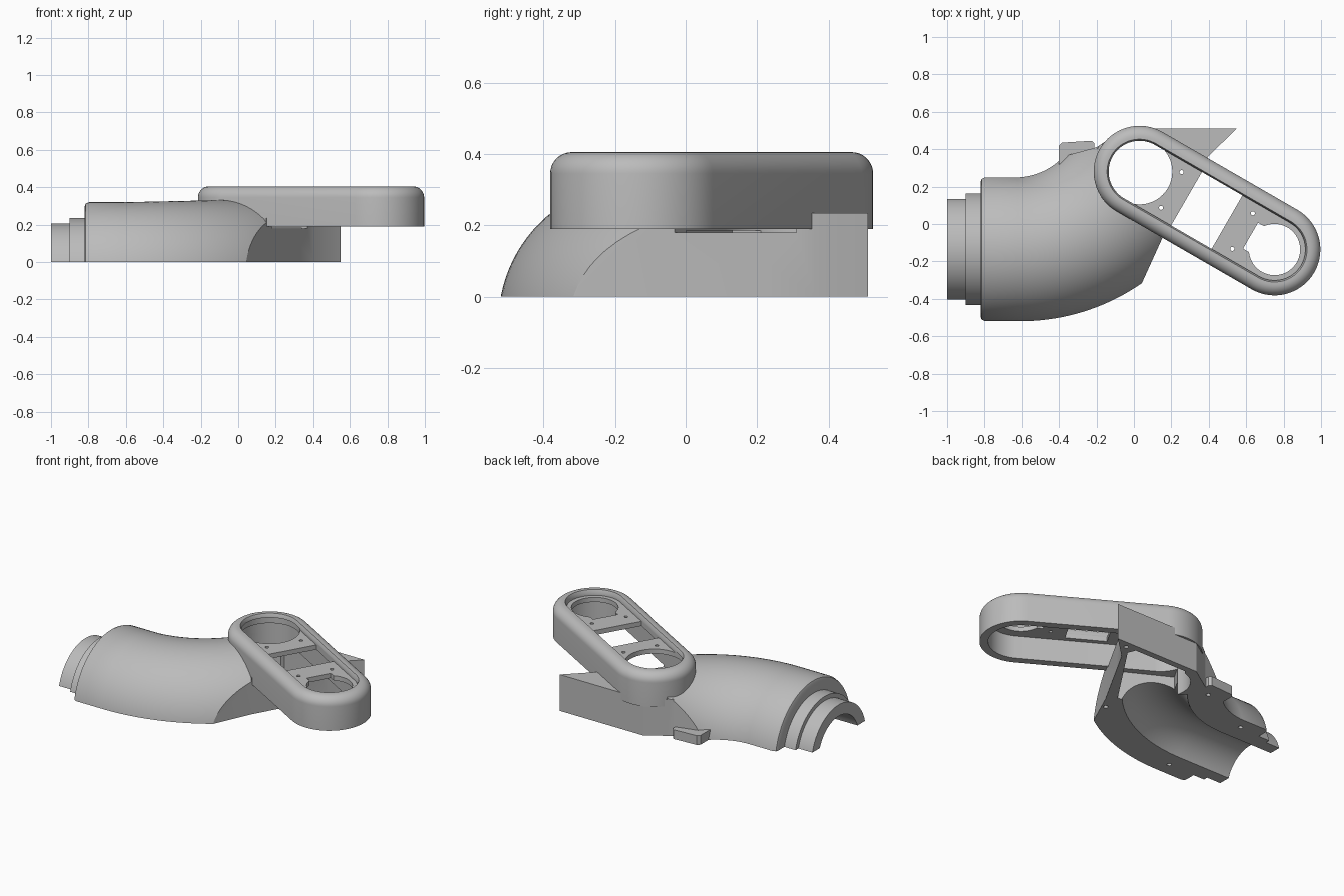
import bpy
import bmesh
from math import sin, cos, pi, radians
from mathutils import Vector, Matrix

if "Cube" in bpy.data.objects:
    bpy.data.objects.remove(bpy.data.objects["Cube"])

grey = bpy.data.materials.new("plain_grey")
grey.use_nodes = True
grey.diffuse_color = (0.5, 0.5, 0.5, 1)
grey.node_tree.nodes["Principled BSDF"].inputs["Base Color"].default_value = (0.5, 0.5, 0.5, 1)

# Layout: end centres of the oblong housing, and the bend of the elbow
A = Vector((0.03, 0.28, 0))
LENGTH = 0.833
ALONG = Vector((cos(radians(-30)), sin(radians(-30)), 0))
ACROSS = Vector((-ALONG.y, ALONG.x, 0))
B = A + ALONG * LENGTH
BEND = Vector((-0.62, 0.61, 0))
BEND_R = 0.745
AXIS_Z = -0.071


def local(u, v, z=0):
    return A + ALONG * u + ACROSS * v + Vector((0, 0, z))


def loft(name, rings):
    """Closed solid through rings with equal point counts."""
    bm = bmesh.new()
    loops = [[bm.verts.new(p) for p in ring] for ring in rings]
    n = len(loops[0])
    for low, high in zip(loops, loops[1:]):
        for i in range(n):
            j = (i + 1) % n
            bm.faces.new((low[i], low[j], high[j], high[i]))
    bm.faces.new(loops[0][::-1])
    bm.faces.new(loops[-1])
    bmesh.ops.recalc_face_normals(bm, faces=bm.faces)
    mesh = bpy.data.meshes.new(name)
    bm.to_mesh(mesh)
    bm.free()
    obj = bpy.data.objects.new(name, mesh)
    bpy.context.collection.objects.link(obj)
    mesh.materials.append(grey)
    return obj


def prism(name, outline, z0, z1):
    return loft(name, [[Vector((p[0], p[1], z)) for p in outline] for z in (z0, z1)])


def cylinder(name, centre, r, z0, z1, n=64):
    outline = [centre + Vector((cos(2 * pi * i / n), sin(2 * pi * i / n), 0)) * r for i in range(n)]
    return prism(name, outline, z0, z1)


def oblong(name, profile, n=32):
    """Loft of oblong rings, one for each (radius, height)."""
    rings = []
    for r, z in profile:
        ring = []
        for u, start in ((LENGTH, -pi / 2), (0, pi / 2)):
            for i in range(n + 1):
                a = start + pi * i / n
                ring.append(local(u + r * cos(a), r * sin(a), z))
        rings.append(ring)
    return loft(name, rings)


def tube(name, stations, n=96):
    """Sweep circles; each station is (centre, heading, radius)."""
    rings = []
    for c, heading, r in stations:
        side = Vector((-sin(heading), cos(heading), 0))
        rings.append([c + side * r * cos(2 * pi * i / n) + Vector((0, 0, r * sin(2 * pi * i / n)))
                      for i in range(n)])
    return loft(name, rings)


def straight(x, r):
    return Vector((x, BEND.y - BEND_R, AXIS_Z)), 0, r


def bend(angle, r):
    a = radians(angle)
    return Vector((BEND.x + BEND_R * sin(a), BEND.y - BEND_R * cos(a), AXIS_Z)), a, r


def combine(target, tool, operation, keep=False):
    mod = target.modifiers.new("cut", "BOOLEAN")
    mod.operation = operation
    mod.solver = "EXACT"
    mod.object = tool
    bpy.context.view_layer.objects.active = target
    bpy.ops.object.modifier_apply(modifier=mod.name)
    if not keep:
        bpy.data.objects.remove(tool)


# Stepped elbow: two collars, a rounded shoulder, then the bend
steps = [(-1, .278), (-.9, .278), (-.9, .306), (-.82, .306), (-.82, .37),
         (-.815, .383), (-.797, .391)]
body = tube("elbow_body", [straight(x, r) for x, r in steps]
            + [bend(a, .391 + .018 * a / 68) for a in range(0, 69, 2)])
plan = prism("plan", [(-1.2, -.7), (-.132, -.7), (.15, -.08), (.40, .365), (.55, .51),
                      (-.05, .51), (-.2, .41), (-.42, .35), (-1.2, .35)], 0, 1)
combine(body, plan, "INTERSECT")

# Wedge block at the back and a small side tab
block = prism("wedge", [(.15, -.08), (.40, .365), (.55, .51), (-.05, .51), (-.2, .41), (0, .1)], 0, .235)
combine(body, block, "UNION")
tab = prism("side_tab", [(-.4, .3), (-.21, .3), (-.21, .43), (-.225, .445), (-.385, .435), (-.4, .42)], 0, .06)
combine(body, tab, "UNION")

# Oblong housing with a rounded top edge
fillet = [(.185 + .06 * cos(radians(a)), .345 + .06 * sin(radians(a))) for a in range(0, 91, 10)]
housing = oblong("oblong_housing", [(.245, .19)] + fillet)

# Hollows
cutters = [
    tube("bore", [straight(-1.1, .205), straight(-.8, .205)] + [bend(a, .205) for a in range(0, 53, 4)]),
    prism("chamber", [(.10, -.03), (.40, .42), (.38, .47), (0, .47), (-.2, .13)], -.1, .185),
    oblong("lower_hollow", [(.195, .18), (.195, .34)]),
    oblong("top_opening", [(.165, .37), (.165, .385), (.18, .42)]),
    cylinder("large_hole", A, .175, -.1, .38),
    cylinder("small_hole", B, .137, .25, .38),
    prism("window", [local(u, v) for u, v in ((.29, -.165), (.54, -.165), (.54, .165), (.29, .165))], .25, .38),
    prism("notch", [local(u, v) for u, v in ((.685, -.08), (.8, -.08), (.8, .08), (.685, .08))], .25, .38),
]
for u in (.196, .636):
    for v in (-.11, .11):
        cutters.append(cylinder("screw_hole", local(u, v), .011, .3, .38, 16))
for spot in ((-.67, .175), (-.63, -.43), (.09, -.15), (-.28, .345), (.45, .465)):
    cutters.append(cylinder("pin_hole", Vector((*spot, 0)), .014, -.1, .06, 16))

for tool in cutters:
    combine(body, tool, "DIFFERENCE", keep=True)
    combine(housing, tool, "DIFFERENCE")

# Smooth curves, crisp edges
for obj in (body, housing):
    bpy.ops.object.select_all(action="DESELECT")
    obj.select_set(True)
    bpy.context.view_layer.objects.active = obj
    bpy.ops.object.shade_smooth_by_angle(angle=radians(30))
